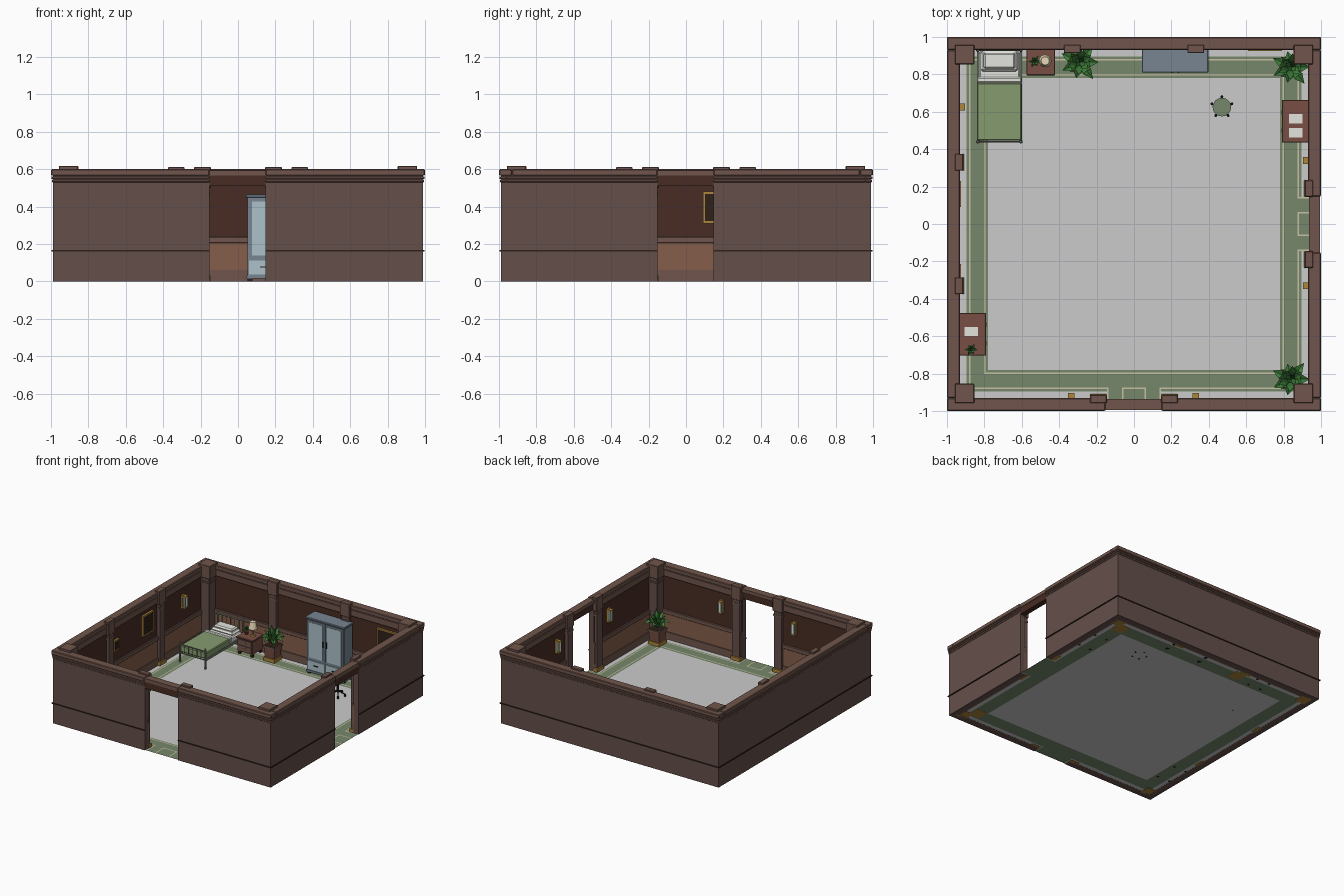
import bpy, bmesh, math
from mathutils import Matrix, Vector

if "Cube" in bpy.data.objects:
    bpy.data.objects.remove(bpy.data.objects["Cube"])

def mat(name, r, g, b):
    m = bpy.data.materials.new(name)
    m.diffuse_color = [(c / 255) ** 2.2 for c in (r, g, b)] + [1]
    m.use_nodes = True
    m.node_tree.nodes["Principled BSDF"].inputs["Base Color"].default_value = m.diffuse_color
    return m

WALL = mat("wall_brown", 100, 80, 75)
TRIM = mat("trim_brown", 112, 86, 77)
DARK = mat("upper_wall", 74, 47, 41)
WOOD = mat("wainscot", 132, 94, 76)
DESK = mat("desk_wood", 120, 80, 70)
GREEN = mat("carpet", 118, 134, 106)
LINE = mat("carpet_line", 200, 192, 162)
GOLD = mat("brass", 172, 132, 62)
LEAF = mat("leaf", 62, 122, 58)
SOIL = mat("soil", 50, 38, 32)
STEEL = mat("steel_blue", 118, 132, 145)
PALE = mat("pale_blue", 172, 192, 200)
BLANKET = mat("blanket", 132, 155, 110)
IRON = mat("bed_iron", 120, 130, 112)
WHITE = mat("linen", 228, 228, 222)
CREAM = mat("lamp_shade", 232, 215, 180)
BLACK = mat("black", 40, 40, 42)

def finish(bm, name, m, bevel=0):
    me = bpy.data.meshes.new(name)
    bm.to_mesh(me); bm.free()
    ob = bpy.data.objects.new(name, me)
    bpy.context.collection.objects.link(ob)
    if m: me.materials.append(m)
    if bevel:
        mod = ob.modifiers.new("bevel", 'BEVEL'); mod.width = bevel; mod.segments = 1
    return ob

def box(name, x0, x1, y0, y1, z0, z1, m, bevel=0):
    bm = bmesh.new()
    bmesh.ops.create_cube(bm, size=1, matrix=Matrix.Translation(((x0+x1)/2, (y0+y1)/2, (z0+z1)/2))
                          @ Matrix.Diagonal((abs(x1-x0), abs(y1-y0), abs(z1-z0), 1)))
    return finish(bm, name, m, bevel)

def plane(name, x0, x1, y0, y1, z, m):
    bm = bmesh.new()
    bm.faces.new([bm.verts.new(p) for p in ((x0, y0, z), (x1, y0, z), (x1, y1, z), (x0, y1, z))])
    return finish(bm, name, m)

def cone(name, c, z0, z1, r0, r1, m, n=12, rot=0):
    bm = bmesh.new()
    bmesh.ops.create_cone(bm, cap_ends=True, segments=n, radius1=r0, radius2=r1, depth=z1-z0,
                          matrix=Matrix.Translation((c[0], c[1], (z0+z1)/2)) @ Matrix.Rotation(rot, 4, 'Z'))
    return finish(bm, name, m)

def rod(name, a, b, r, m, n=8):
    a, b = Vector(a), Vector(b); d = b - a
    bm = bmesh.new()
    bmesh.ops.create_cone(bm, cap_ends=True, segments=n, radius1=r, radius2=r, depth=d.length,
                          matrix=Matrix.Translation((a+b)/2) @ d.to_track_quat('Z', 'Y').to_matrix().to_4x4())
    return finish(bm, name, m)

# u runs along a wall, d is the distance from the room centre
def side_rect(side, u0, u1, d0, d1):
    return {"front": (u0, u1, -d1, -d0), "back": (u0, u1, d0, d1),
            "right": (d0, d1, u0, u1), "left": (-d1, -d0, u0, u1)}[side]

def wbox(name, side, u0, u1, d0, d1, z0, z1, m, bevel=0):
    return box(side + "_" + name, *side_rect(side, u0, u1, d0, d1), z0, z1, m, bevel)

# Walls, mouldings and caps: (name, inner, outer, z0, z1, material, bevel)
LAYERS = [("wall", .948, .99, 0, .57, WALL, 0), ("outer_seam", .985, .997, .161, .168, SOIL, 0),
          ("cornice_low", .96, .994, .53, .545, TRIM, .003), ("cornice_high", .96, .997, .547, .562, TRIM, .003),
          ("cap", .93, 1.0, .565, .6, TRIM, .005), ("upper_panel", .942, .95, .23, .53, DARK, 0),
          ("wainscot", .938, .95, .05, .21, WOOD, 0), ("baseboard", .93, .95, 0, .06, TRIM, 0),
          ("dado_rail", .93, .95, .205, .24, TRIM, .004), ("crown", .932, .95, .51, .565, TRIM, .004)]
for side in ("front", "right", "back", "left"):
    door = side in ("front", "right")
    for nm, d0, d1, z0, z1, m, bv in LAYERS:
        e = d1 if side in ("front", "back") else d0
        for a, b in ([(-e, -.153), (.148, e)] if door else [(-e, e)]):
            wbox(nm, side, a, b, d0, d1, z0, z1, m, bv)
    if door:
        wbox("door_header", side, -.153, .148, .945, .99, .51, .57, DARK)
        wbox("door_header_cap", side, -.153, .148, .935, .994, .565, .594, TRIM)
    # Pilasters
    for u in ((-.19, .19) if door else (-.33, .33)):
        wbox("pilaster_shaft", side, u-.034, u+.034, .918, .945, .03, .5, WALL)
        wbox("pilaster_base", side, u-.044, u+.044, .908, .945, 0, .032, GOLD, .003)
        wbox("pilaster_neck", side, u-.039, u+.039, .916, .945, .46, .475, TRIM)
        wbox("pilaster_capital", side, u-.045, u+.045, .914, .958, .5, .612, TRIM, .004)
    # Carpet border with light lines
    for nm, d0, d1, z, m in (("floor_edge", .895, .985, .001, None), ("carpet", .78, .895, .001, GREEN),
                             ("carpet_line_in", .795, .803, .003, LINE), ("carpet_line_out", .875, .883, .003, LINE)):
        e = d1 if side in ("front", "back") else d0
        gap = door and nm in ("floor_edge", "carpet_line_out")
        for a, b in ([(-e, -.14), (.14, e)] if gap else [(-e, e)]):
            plane(side + "_" + nm, *side_rect(side, a, b, d0, d1), z, m)
    if door:
        plane(side + "_threshold_carpet", *side_rect(side, -.14, .14, .895, .985), .001, GREEN)
        for u in (-.14, -.06, .06, .14):
            plane(side + "_threshold_line", *side_rect(side, u-.004, u+.004, .875, .985), .003, LINE)
        plane(side + "_threshold_bar", *side_rect(side, -.06, .06, .875, .883), .003, LINE)
plane("floor", -.78, .78, -.78, .78, .001, None)

# Corner pillars
for sx in (-1, 1):
    for sy in (-1, 1):
        for nm, r, z0, z1, m in (("base", .05, 0, .035, GOLD), ("shaft", .042, .03, .52, WALL),
                                 ("neck", .047, .47, .485, TRIM), ("capital", .052, .51, .617, TRIM)):
            cx, cy = sx*.906, sy*.906
            box("corner_pillar_" + nm, cx-r, cx+r, cy-r, cy+r, z0, z1, m, .003)

# Wall lamps
def sconce(side, u):
    wbox("sconce_plate", side, u-.018, u+.018, .928, .945, .345, .455, GOLD)
    wbox("sconce_glass", side, u-.014, u+.014, .906, .93, .36, .44, WHITE)
    for z in (.35, .44):
        wbox("sconce_cap", side, u-.018, u+.018, .903, .93, z, z+.01, GOLD)
    for k in (-.015, .011):
        wbox("sconce_bar", side, u+k, u+k+.004, .904, .93, .355, .445, IRON)
for s, u in (("front", -.335), ("front", .33), ("right", .34), ("right", -.33), ("left", .625)):
    sconce(s, u)

# Framed pictures
for s, u, w, z0, z1 in (("left", .16, .07, .31, .48), ("back", .7, .09, .33, .48), ("left", -.25, .035, .33, .42)):
    wbox("picture_frame", s, u-w, u+w, .926, .944, z0, z1, GOLD)
    wbox("picture", s, u-w+.012, u+w-.012, .924, .93, z0+.012, z1-.012, SOIL)

# Plants: two tiers of folded leaves
def plant(c, z, s, n=7):
    bm = bmesh.new()
    for n_, ln, rise, tip, w, off in ((n, .1, .07, .045, .026, 0), (n-1, .065, .09, .115, .021, .4), (4, .03, .09, .15, .016, .9)):
        for i in range(n_):
            a = off + i * math.tau / n_
            k = ln * (1 + .15 * math.sin(i * 2.3))
            R = Matrix.Translation((c[0], c[1], z)) @ Matrix.Rotation(a, 4, 'Z') @ Matrix.Scale(s, 4)
            p = [bm.verts.new(R @ Vector(q)) for q in
                 ((0, 0, 0), (k*.55, -w, rise), (k, 0, tip), (k*.55, w, rise), (k*.5, 0, rise-.012))]
            for f in ((0, 1, 4), (1, 2, 4), (2, 3, 4), (3, 0, 4)):
                bm.faces.new([p[j] for j in f])
    finish(bm, "plant_leaves", LEAF)

def planter(x, y):
    q = math.sqrt(2)
    cone("planter_foot", (x, y), 0, .03, .05*q, .05*q, GOLD, 4, math.pi/4)
    cone("planter_body", (x, y), .03, .11, .042*q, .048*q, DESK, 4, math.pi/4)
    cone("planter_rim", (x, y), .11, .125, .053*q, .053*q, TRIM, 4, math.pi/4)
    cone("planter_soil", (x, y), .12, .127, .044*q, .044*q, SOIL, 4, math.pi/4)
    plant((x, y), .125, 1)
for x, y in ((-.29, .865), (.84, .84), (.84, -.83)):
    planter(x, y)

# Bed
X0, X1, Y0, Y1 = -.835, -.605, .44, .93
for y, h in ((Y0, .155), (Y1, .22)):
    for x in (X0, X1):
        rod("bed_post", (x, y, 0), (x, y, h), .007, IRON)
        cone("bed_knob", (x, y), h-.005, h+.012, .01, .006, IRON, 8)
    for z in (.075, h-.01):
        rod("bed_end_rail", (X0, y, z), (X1, y, z), .005, IRON)
    for i in range(1, 6):
        x = X0 + (X1-X0)*i/6
        rod("bed_spindle", (x, y, .075), (x, y, h-.01), .003, IRON, 6)
for x in (X0, X1):
    box("bed_side_rail", x-.005, x+.005, Y0, Y1, .065, .085, IRON)
box("mattress", X0+.005, X1-.005, Y0+.008, Y1-.008, .075, .122, WHITE, .008)
box("blanket", X0-.004, X1+.004, Y0+.006, .755, .08, .132, BLANKET, .006)
box("blanket_fold", X0-.004, X1+.004, .755, .785, .085, .136, WHITE, .006)
box("pillow_lower", -.82, -.62, .815, .925, .12, .145, WHITE, .012)
box("pillow_upper", -.805, -.635, .83, .915, .143, .165, WHITE, .01)

# Wooden cabinets with drawers; the drawer fronts face the room
def cabinet(name, side, u0, u1, d0, h, cols, rows):
    wbox(name + "_body", side, u0+.008, u1-.008, d0+.01, .935, .025, h-.012, DESK)
    wbox(name + "_top", side, u0, u1, d0, .935, h-.014, h, DESK, .003)
    for u in (u0+.01, u1-.028):
        for d in (d0+.012, .912):
            wbox(name + "_leg", side, u, u+.018, d, d+.018, 0, .03, SOIL)
    w, t = (u1-u0-.03)/cols, (h-.05)/rows
    for i in range(cols):
        for j in range(rows):
            a, z = u0+.015+i*w, .032+j*t
            wbox(name + "_drawer", side, a+.004, a+w-.004, d0+.004, d0+.014, z+.003, z+t-.003, TRIM)
            wbox(name + "_handle", side, a+w/2-.012, a+w/2+.012, d0-.002, d0+.006, z+t/2-.003, z+t/2+.003, GOLD)
cabinet("nightstand", "back", -.575, -.422, .795, .145, 1, 2)
cabinet("desk", "right", .435, .663, .79, .17, 2, 2)
cabinet("sideboard", "left", -.703, -.475, .79, .17, 2, 2)

# Items on the cabinets
cone("lamp_foot", (-.475, .872), .145, .155, .022, .018, GOLD)
rod("lamp_stem", (-.475, .872, .15), (-.475, .872, .22), .006, GOLD)
cone("lamp_shade", (-.475, .872), .205, .262, .034, .022, CREAM, 16)
for c, z in (((-.53, .868), .145), ((-.87, -.672), .17)):
    cone("small_pot", c, z, z+.025, .012, .017, DESK, 10)
    plant(c, z+.02, .33, 6)
for x, y in ((.865, .563), (.865, .488), (-.87, -.575)):
    box("paper_stack", x-.035, x+.035, y-.025, y+.025, .17, .176, WHITE)

# Wardrobe
box("wardrobe_body", .05, .39, .825, .93, .02, .45, STEEL)
box("wardrobe_cornice", .042, .398, .81, .935, .448, .465, STEEL, .004)
box("wardrobe_plinth", .046, .394, .818, .932, .015, .03, STEEL)
for x in (.052, .363):
    for y in (.826, .905):
        box("wardrobe_foot", x, x+.025, y, y+.025, 0, .018, BLACK)
for x, hx in ((.058, .2), (.224, .234)):
    box("wardrobe_door", x, x+.158, .818, .826, .122, .442, STEEL)
    box("wardrobe_door_panel", x+.016, x+.142, .814, .82, .138, .428, PALE)
    box("wardrobe_door_handle", hx, hx+.006, .808, .82, .25, .3, BLACK)
    box("wardrobe_drawer", x, x+.158, .817, .826, .036, .112, PALE)
    box("wardrobe_drawer_handle", x+.06, x+.098, .81, .82, .074, .08, BLACK)

# Stool on five casters
S = (.47, .625)
cone("stool_seat", S, .115, .135, .05, .05, GREEN, 16)
cone("stool_seat_pan", S, .107, .115, .035, .046, BLACK, 16)
rod("stool_column", (*S, .03), (*S, .11), .009, BLACK)
for i in range(5):
    a = i*math.tau/5 + math.pi/2
    x, y = S[0]+.056*math.cos(a), S[1]+.056*math.sin(a)
    rod("stool_leg", (*S, .04), (x, y, .02), .005, BLACK, 6)
    cone("stool_caster", (x, y), 0, .02, .008, .008, BLACK, 8)
